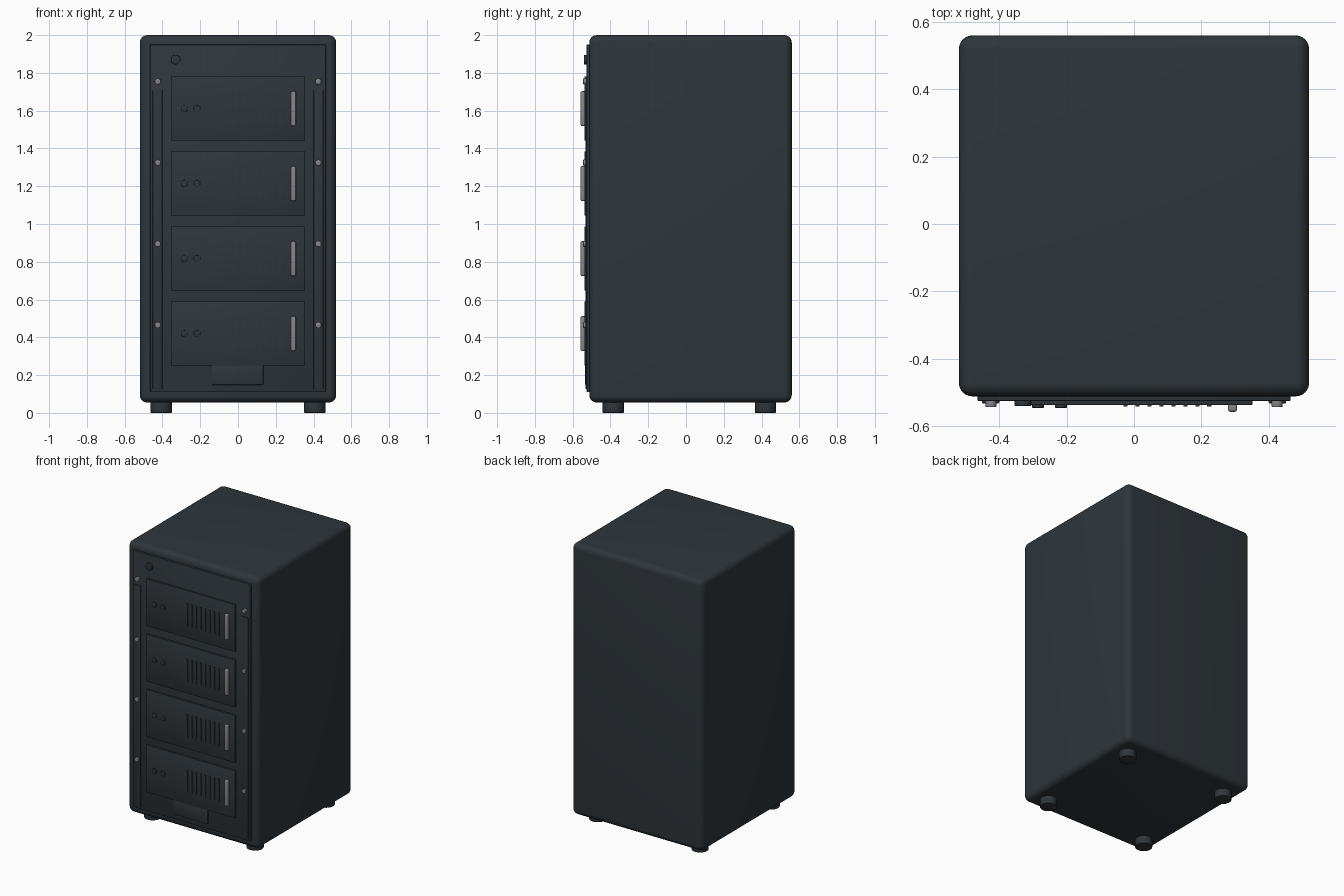
import bpy
from math import radians

if "Cube" in bpy.data.objects:
    bpy.data.objects.remove(bpy.data.objects["Cube"], do_unlink=True)


def material(name, rgb):
    m = bpy.data.materials.new(name)
    m.use_nodes = True
    color = (*rgb, 1.0)
    m.diffuse_color = color
    m.node_tree.nodes["Principled BSDF"].inputs["Base Color"].default_value = color
    return m


CHARCOAL = material("charcoal paint", (0.028, 0.036, 0.043))
STEEL = material("grey steel", (0.24, 0.24, 0.26))


def finish(obj, name, mat, bevel, segments):
    obj.name = name
    obj.data.name = name
    obj.data.materials.append(mat)
    if bevel:
        mod = obj.modifiers.new("rounded edges", "BEVEL")
        mod.width = bevel
        mod.segments = segments
        mod.limit_method = "ANGLE"
        mod.angle_limit = radians(40)
        bpy.ops.object.modifier_apply(modifier=mod.name)
    bpy.ops.object.shade_smooth_by_angle(angle=radians(35))
    return obj


def box(name, x, y, z, mat=CHARCOAL, bevel=0.004, segments=2):
    """Box between the (low, high) limits on each axis."""
    limits = (x, y, z)
    bpy.ops.mesh.primitive_cube_add(size=1, location=[(a + b) / 2 for a, b in limits])
    obj = bpy.context.object
    obj.scale = [b - a for a, b in limits]
    bpy.ops.object.transform_apply(location=False, rotation=False, scale=True)
    return finish(obj, name, mat, bevel, segments)


def disc(name, center, radius, depth, mat=CHARCOAL, facing_front=True, bevel=0.002):
    bpy.ops.mesh.primitive_cylinder_add(
        vertices=32, radius=radius, depth=depth, location=center,
        rotation=(radians(90) if facing_front else 0, 0, 0))
    return finish(bpy.context.object, name, mat, bevel, 2)


# Cabinet and raised front panel
box("cabinet", (-0.52, 0.52), (-0.512, 0.56), (0.055, 2.0), bevel=0.04, segments=6)
box("front_panel", (-0.465, 0.465), (-0.526, -0.49), (0.11, 1.95))
disc("power_button", (-0.33, -0.53, 1.87), 0.025, 0.02)
box("lower_plate", (-0.138, 0.134), (-0.535, -0.51), (0.148, 0.256))

# Four drive bays with handle, vent ribs and two buttons
for i in range(4):
    z = 0.42 + i * 0.397
    tag = f"_{i + 1}"
    box("bay_door" + tag, (-0.352, 0.352), (-0.538, -0.51), (z - 0.17, z + 0.17))
    box("bay_handle" + tag, (0.279, 0.306), (-0.558, -0.53), (z - 0.092, z + 0.092),
        STEEL, bevel=0.007, segments=3)
    for n in range(8):
        x = -0.025 + n * 0.0355
        box(f"vent_rib{tag}_{n + 1}", (x - 0.006, x + 0.006), (-0.542, -0.53),
            (z - 0.08, z + 0.08), bevel=0)
    for n, x in enumerate((-0.285, -0.217)):
        disc(f"bay_button{tag}_{n + 1}", (x, -0.536, z), 0.018, 0.02)

# Side rails, screws and feet, mirrored left and right
for side, s in (("left", 1), ("right", -1)):
    xs = sorted((s * 0.4, s * 0.452))
    box(side + "_rail", xs, (-0.533, -0.51), (0.126, 1.71))
    for i in range(4):
        disc(f"{side}_screw_{i + 1}", (s * 0.425, -0.532, 0.465 + i * 0.43),
             0.016, 0.024, STEEL)
    for end, y in (("front", -0.385), ("back", 0.42)):
        disc(f"{side}_{end}_foot", (s * 0.406, y, 0.035), 0.056, 0.07,
             facing_front=False, bevel=0.003)
